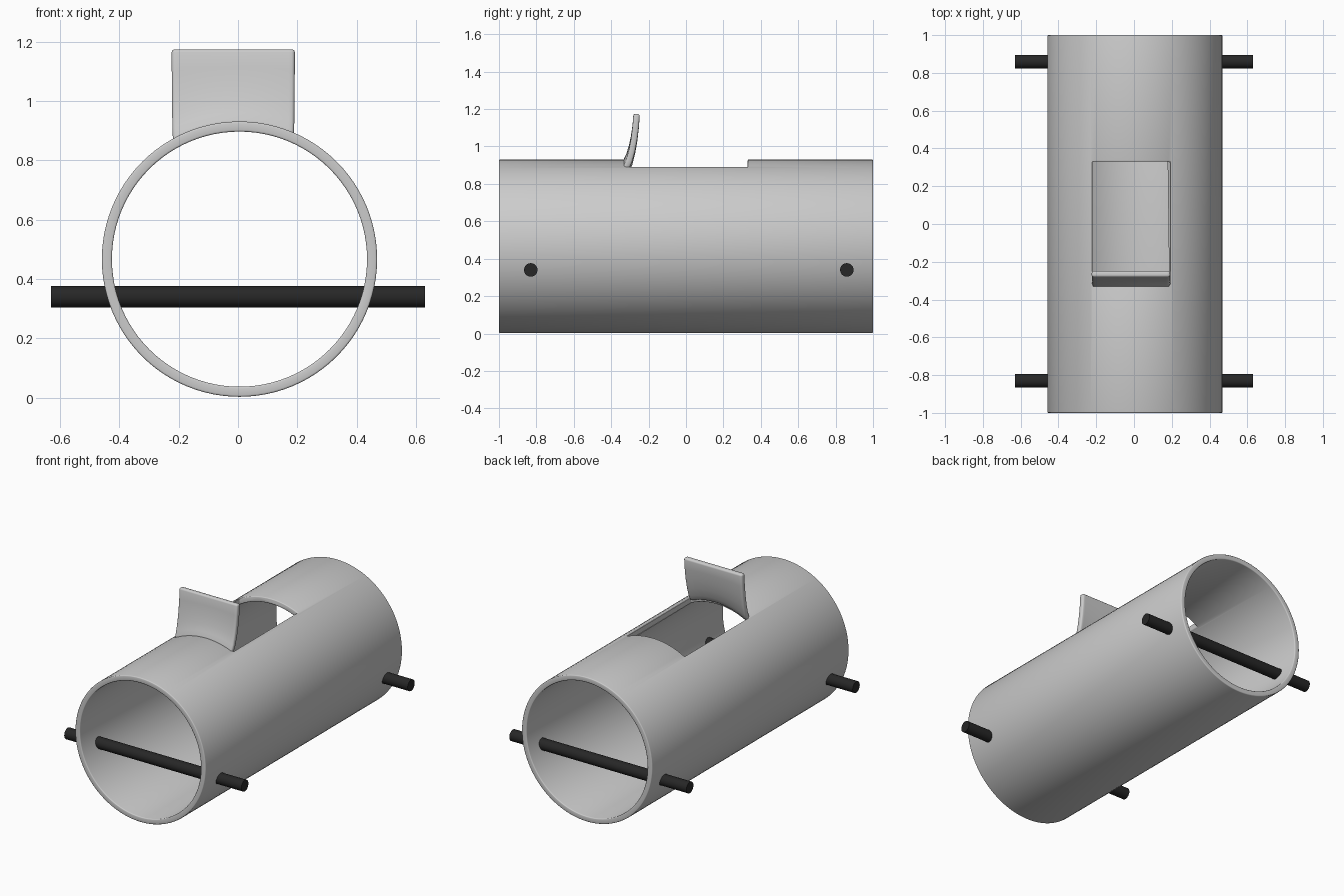
import bpy, bmesh, math
from mathutils import Matrix

if "Cube" in bpy.data.objects:
    bpy.data.objects.remove(bpy.data.objects["Cube"])

CX, CZ, R_OUT, R_IN = 0.005, 0.467, 0.464, 0.430
WIN_X, WIN_Y = (-0.22, 0.19), (-0.32, 0.33)

black = bpy.data.materials.new("black")
black.diffuse_color = (0.02, 0.02, 0.02, 1)
black.use_nodes = True
black.node_tree.nodes["Principled BSDF"].inputs["Base Color"].default_value = black.diffuse_color


def make_object(name, bm, material=None):
    bmesh.ops.recalc_face_normals(bm, faces=bm.faces)
    mesh = bpy.data.meshes.new(name)
    bm.to_mesh(mesh)
    bm.free()
    obj = bpy.data.objects.new(name, mesh)
    bpy.context.collection.objects.link(obj)
    if material:
        mesh.materials.append(material)
    return obj


def activate(obj):
    bpy.ops.object.select_all(action='DESELECT')
    obj.select_set(True)
    bpy.context.view_layer.objects.active = obj


def finish(obj, bevel=0, segments=3):
    """Round the edges, apply all modifiers and shade smooth."""
    activate(obj)
    if bevel:
        b = obj.modifiers.new("bevel", 'BEVEL')
        b.width, b.segments, b.limit_method = bevel, segments, 'ANGLE'
        b.angle_limit = math.radians(40)
    for m in list(obj.modifiers):
        bpy.ops.object.modifier_apply(modifier=m.name)
    bpy.ops.object.shade_smooth_by_angle(angle=math.radians(35))


# Hollow tube body: a wall rectangle swept around the y axis
bm = bmesh.new()
N = 96
rings = []
for i in range(N):
    a = math.tau * i / N
    rings.append([bm.verts.new((CX + r * math.cos(a), y, CZ + r * math.sin(a)))
                  for r, y in ((R_OUT, -1), (R_OUT, 1), (R_IN, 1), (R_IN, -1))])
for i in range(N):
    p, q = rings[i], rings[(i + 1) % N]
    for k in range(4):
        bm.faces.new((p[k], p[(k + 1) % 4], q[(k + 1) % 4], q[k]))
tube = make_object("tube_body", bm)

# Rectangular opening in the top
bm = bmesh.new()
size = (WIN_X[1] - WIN_X[0], WIN_Y[1] - WIN_Y[0], 0.5)
mid = (sum(WIN_X) / 2, sum(WIN_Y) / 2, 0.95)
bmesh.ops.create_cube(bm, size=1, matrix=Matrix.Translation(mid) @ Matrix.Diagonal((*size, 1)))
cutter = make_object("opening_cutter", bm)
cutter.hide_render = True
cut = tube.modifiers.new("opening", 'BOOLEAN')
cut.operation, cut.solver, cut.object = 'DIFFERENCE', 'EXACT', cutter
finish(tube, 0.006)
bpy.data.objects.remove(cutter)

# Bent-up flap: root follows the tube wall, top edge is straight
path = [(-0.320, 0.0), (-0.303, 0.14), (-0.289, 0.32), (-0.278, 0.52),
        (-0.269, 0.76), (-0.264, 1.0)]
TOP, COLS = 1.174, 20
bm = bmesh.new()
grid = []
for y, t in path:
    x0, x1 = -0.218 - 0.006 * t ** 0.5, 0.187 + 0.005 * t ** 0.5
    row = []
    for j in range(COLS + 1):
        x = x0 + (x1 - x0) * j / COLS
        root = CZ + math.sqrt(0.452 ** 2 - (x - CX) ** 2)
        row.append(bm.verts.new((x, y, root + (TOP - root) * t)))
    grid.append(row)
for a, b in zip(grid, grid[1:]):
    for j in range(COLS):
        bm.faces.new((a[j], a[j + 1], b[j + 1], b[j]))
flap = make_object("flap", bm)
sol = flap.modifiers.new("thickness", 'SOLIDIFY')
sol.thickness, sol.offset = 0.034, 0
finish(flap, 0.011)

# Two cross rods through the tube
for name, y in (("front_rod", -0.83), ("rear_rod", 0.86)):
    bm = bmesh.new()
    bmesh.ops.create_cone(bm, cap_ends=True, segments=32, radius1=0.036, radius2=0.036,
                          depth=1.26, matrix=Matrix.Translation((0, y, 0.34))
                          @ Matrix.Rotation(math.pi / 2, 4, 'Y'))
    finish(make_object(name, bm, black))
